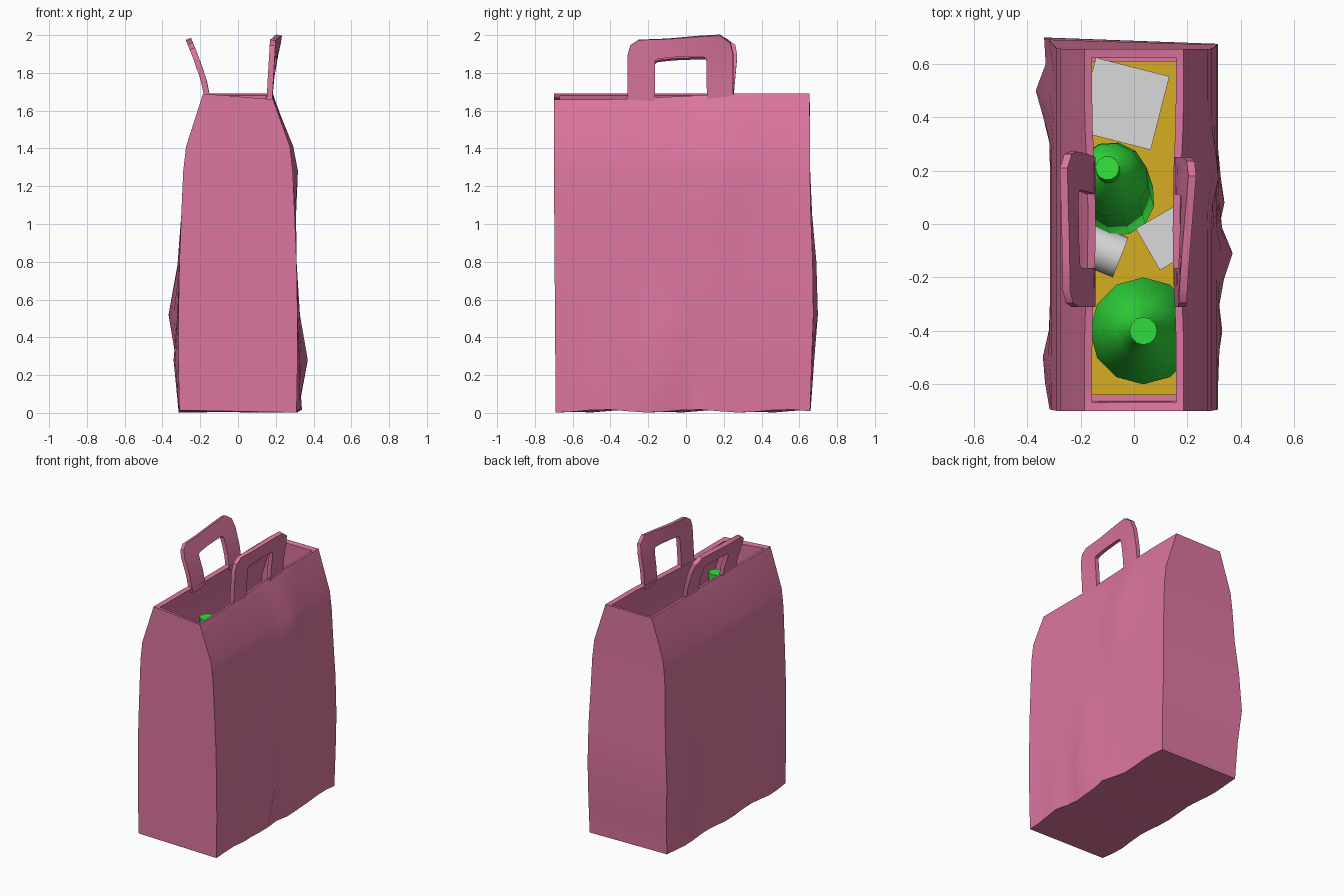
import bpy, bmesh, math
from mathutils import Matrix, Vector

cube = bpy.data.objects.get("Cube")
if cube:
    bpy.data.objects.remove(cube, do_unlink=True)


def material(name, rgb):
    m = bpy.data.materials.new(name)
    m.use_nodes = True
    m.diffuse_color = (*rgb, 1)
    m.node_tree.nodes["Principled BSDF"].inputs["Base Color"].default_value = (*rgb, 1)
    return m


pink = material("pink paper", (0.72, 0.18, 0.35))
green = material("green bottle", (0.03, 0.72, 0.045))
gold = material("gold card", (0.68, 0.42, 0.016))
white = material("white carton", (0.7, 0.7, 0.7))


def finish(bm, name, mat, smooth=True, angle=35, thickness=0, offset=-1):
    bmesh.ops.recalc_face_normals(bm, faces=bm.faces)
    mesh = bpy.data.meshes.new(name)
    bm.to_mesh(mesh)
    bm.free()
    mesh.materials.append(mat)
    ob = bpy.data.objects.new(name, mesh)
    bpy.context.collection.objects.link(ob)
    bpy.ops.object.select_all(action="DESELECT")
    ob.select_set(True)
    bpy.context.view_layer.objects.active = ob
    if thickness:
        mod = ob.modifiers.new("paper thickness", "SOLIDIFY")
        mod.thickness, mod.offset = thickness, offset
        mod.use_even_offset = True
        bpy.ops.object.modifier_apply(modifier=mod.name)
    if smooth:
        bpy.ops.object.shade_smooth_by_angle(angle=math.radians(angle))
    return ob


# Bag: rectangular loft with crumpled long sides
levels = [(0.01, 0.31), (0.28, 0.315), (0.52, 0.315), (0.8, 0.31),
          (1.05, 0.30), (1.28, 0.29), (1.41, 0.275), (1.69, 0.185)]
# Dents per side: y, z, amount
bumps = {1: [(-0.12, 0.28, 0.055), (0.1, 0.01, 0.03), (0.2, 1.28, 0.03), (-0.4, 0.1, 0.025)],
         -1: [(0.48, 0.52, 0.055), (-0.53, 0.28, 0.03), (0.7, 0.6, 0.025)]}
STEPS = 14


def wall_point(side, i, z, half):
    front = -0.69 - 0.01 * min(1, z / 1.4)
    swell = math.exp(-((z - 0.6) / 0.4) ** 2)
    back = 0.655 + (0.045 if side < 0 else 0.02) * swell
    y = front + (back - front) * i / STEPS
    x = half + sum(a * math.exp(-((y - by) / 0.09) ** 2 - ((z - bz) / 0.2) ** 2)
                   for by, bz, a in bumps[side])
    if z > 1.6:
        x -= 0.012 * math.exp(-(y / 0.3) ** 4)
        if side > 0:
            z -= 0.03 * min(1, max(0, (0.25 - y) / 0.6))
    elif z < 0.1:
        z += 0.008 * math.sin(y * 13 + side)
    return side * x, y, z


bm = bmesh.new()
rings = []
for z, half in levels:
    right = [bm.verts.new(wall_point(1, i, z, half)) for i in range(STEPS + 1)]
    left = [bm.verts.new(wall_point(-1, i, z, half)) for i in range(STEPS + 1)]
    rings.append(right + left[::-1])
for a, b in zip(rings, rings[1:]):
    for i in range(len(a)):
        j = (i + 1) % len(a)
        bm.faces.new((a[i], a[j], b[j], b[i]))
for i in range(STEPS):
    base = rings[0]
    bm.faces.new((base[i], base[-1 - i], base[-2 - i], base[i + 1]))
finish(bm, "paper_bag", pink, thickness=0.03)

# Handles: rounded arch strips that lean outwards
outer = [(-0.31, 1.65), (-0.31, 1.78), (-0.31, 1.89), (-0.295, 1.945), (-0.25, 1.975),
         (-0.1, 1.98), (0.08, 1.995), (0.18, 2.0), (0.235, 1.96), (0.25, 1.9), (0.25, 1.78), (0.25, 1.65)]
inner = [(-0.165, 1.65), (-0.165, 1.76), (-0.165, 1.84), (-0.163, 1.865), (-0.15, 1.875),
         (-0.06, 1.885), (0.04, 1.89), (0.09, 1.89), (0.105, 1.88), (0.11, 1.85), (0.11, 1.76), (0.11, 1.65)]


def right_place(y, z):
    t = max(0, (z - 1.66) / 0.34)
    return 0.166 + 0.02 * t + max(0, y + 0.25) * 0.075 * t * t, y, z


def left_place(y, z):
    t = max(0, (z - 1.66) / 0.34)
    return -0.158 - 0.105 * t ** 1.3, y + 0.03 * t * (y > 0), z - 0.02 * t


for name, place in (("right_handle", right_place), ("left_handle", left_place)):
    bm = bmesh.new()
    rows = []
    for o, n in zip(outer, inner):
        mid = ((o[0] + n[0]) / 2, (o[1] + n[1]) / 2)
        rows.append([bm.verts.new(place(*p)) for p in (o, mid, n)])
    for a, b in zip(rows, rows[1:]):
        for k in range(2):
            bm.faces.new((a[k], a[k + 1], b[k + 1], b[k]))
    finish(bm, name, pink, thickness=0.03, offset=0)


# Contents
def box(name, mat, centre, size, turn=0):
    bm = bmesh.new()
    bmesh.ops.create_cube(bm, size=1, matrix=Matrix.Translation(centre)
                          @ Matrix.Rotation(math.radians(turn), 4, "Z") @ Matrix.Diagonal((*size, 1)))
    return finish(bm, name, mat, smooth=False)


def turned(name, mat, profile, matrix, sides=12):
    bm = bmesh.new()
    rings = [[bm.verts.new(matrix @ Vector((r * math.cos(math.tau * k / sides),
                                            r * math.sin(math.tau * k / sides), z)))
              for k in range(sides)] for r, z in profile]
    for a, b in zip(rings, rings[1:]):
        for k in range(sides):
            j = (k + 1) % sides
            bm.faces.new((a[k], a[j], b[j], b[k]))
    bm.faces.new(rings[0])
    bm.faces.new(rings[-1])
    return finish(bm, name, mat)


def aim(start, end):
    d = Vector(end) - Vector(start)
    return Matrix.Translation(start) @ d.to_track_quat("Z", "Y").to_matrix().to_4x4()


box("floor_card", gold, (0, -0.015, 0.08), (0.55, 1.25, 0.04))
box("large_carton", white, (-0.04, 0.45, 0.55), (0.284, 0.284, 0.9), -14.3)
box("small_carton", white, (0.13, -0.05, 0.4), (0.18, 0.18, 0.6), 30)
turned("white_roll", white, [(0.08, 0), (0.08, 0.2)],
       aim((-0.05, -0.125, 0.19), (-0.24, -0.05, 0.19)), 24)
turned("large_bottle", green,
       [(0.17, 0.1), (0.2, 0.16), (0.2, 0.95), (0.178, 1.06), (0.155, 1.2),
        (0.1, 1.35), (0.052, 1.45), (0.052, 1.56)], Matrix.Translation((0.035, -0.4, 0)))
turned("leaning_bottle", green,
       [(0.12, 0), (0.14, 0.04), (0.14, 0.72), (0.125, 0.83), (0.09, 0.93),
        (0.045, 0.99), (0.045, 1.1)], aim((-0.06, 0.09, 0.11), (-0.1, 0.21, 1.21)))
